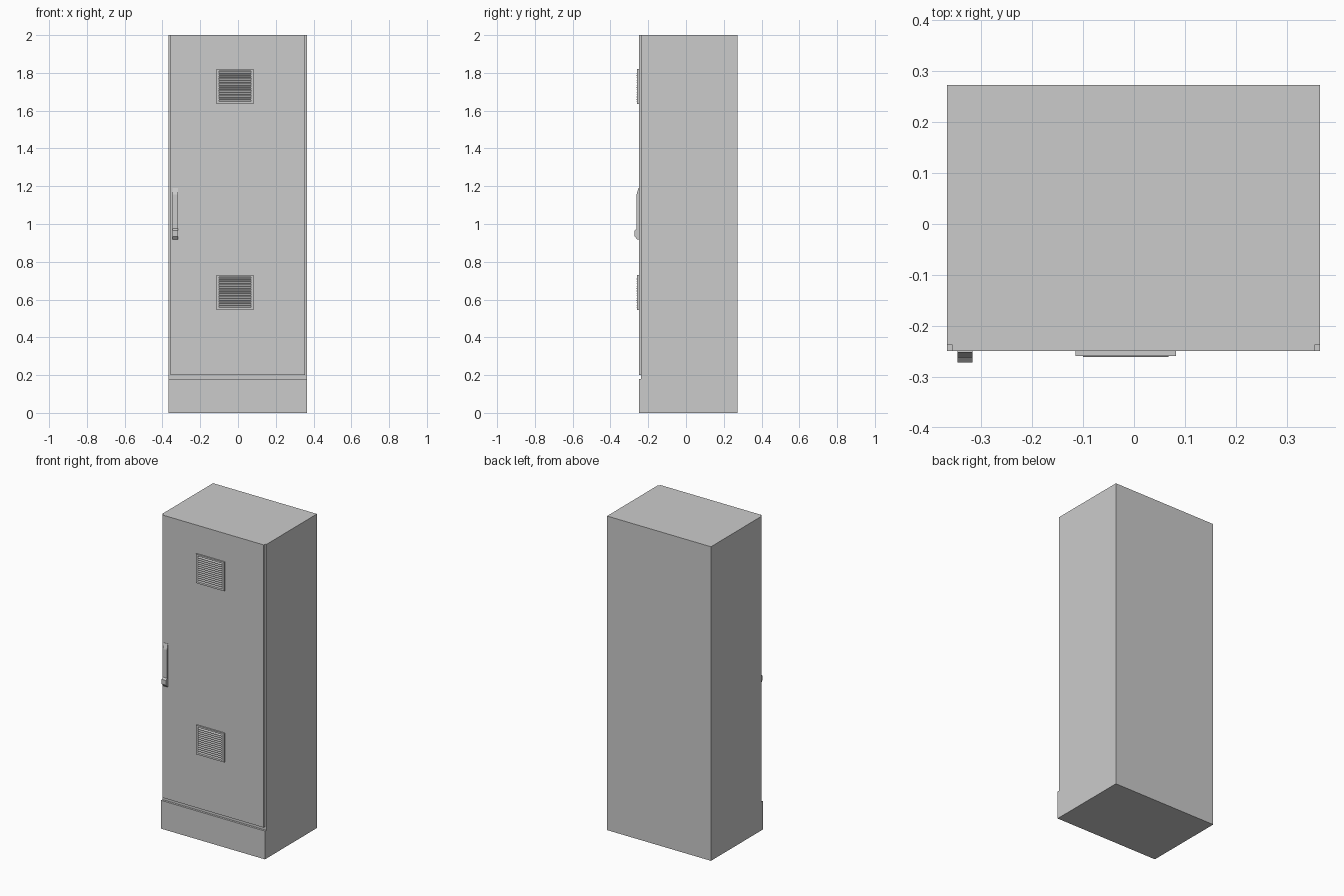
import bpy
import bmesh

default = bpy.data.objects.get("Cube")
if default:
    bpy.data.objects.remove(default, do_unlink=True)

# One painted-metal colour for the whole cabinet
grey = bpy.data.materials.new("light grey paint")
grey.use_nodes = True
colour = (0.6, 0.6, 0.6, 1)
grey.diffuse_color = colour
grey.node_tree.nodes["Principled BSDF"].inputs["Base Color"].default_value = colour

FRONT, BACK = -0.25, 0.273
LEFT, RIGHT = -0.367, 0.365


def finish(name, bm):
    bmesh.ops.recalc_face_normals(bm, faces=bm.faces)
    mesh = bpy.data.meshes.new(name)
    bm.to_mesh(mesh)
    bm.free()
    mesh.materials.append(grey)
    obj = bpy.data.objects.new(name, mesh)
    bpy.context.collection.objects.link(obj)
    return obj


def add_prism(bm, profile, x0, x1):
    """Extrude a (y, z) profile along x."""
    face = bm.faces.new([bm.verts.new((x0, y, z)) for y, z in profile])
    new = bmesh.ops.extrude_face_region(bm, geom=[face])["geom"]
    verts = [v for v in new if isinstance(v, bmesh.types.BMVert)]
    bmesh.ops.translate(bm, verts=verts, vec=(x1 - x0, 0, 0))


def add_box(bm, x0, x1, y0, y1, z0, z1):
    add_prism(bm, [(y0, z0), (y1, z0), (y1, z1), (y0, z1)], x0, x1)


def prism(name, profile, x0, x1):
    bm = bmesh.new()
    add_prism(bm, profile, x0, x1)
    return finish(name, bm)


# Housing with the plinth stepping forward at the foot
prism("housing", [(FRONT, 0), (BACK, 0), (BACK, 2), (-0.237, 2),
                  (-0.237, 0.18), (FRONT, 0.18)], LEFT, RIGHT)

# Door, set in from both sides and above the plinth
prism("door", [(FRONT, 0.2), (-0.237, 0.2), (-0.237, 2), (FRONT, 2)],
      LEFT + 0.009, RIGHT - 0.009)


# Ventilation grilles: frame, backing and sloping slats
def grille(name, z0, slats=13):
    x0, x1, z1 = -0.115, 0.083, z0 + 0.185
    rim, front = 0.015, -0.259
    bm = bmesh.new()
    add_box(bm, x0, x0 + rim, front, FRONT, z0, z1)
    add_box(bm, x1 - rim, x1, front, FRONT, z0, z1)
    for z in (z0, z1 - 0.01):
        add_box(bm, x0 + rim, x1 - rim, front, FRONT, z, z + 0.01)
    step = (z1 - z0 - 0.02) / slats
    for i in range(slats):
        z = z0 + 0.01 + i * step
        add_prism(bm, [(FRONT, z + step * 0.3), (-0.261, z),
                       (-0.261, z + step * 0.25), (FRONT, z + step * 0.8)],
                  x0 + rim, x1 - rim)
    return finish(name, bm)


grille("upper_grille", 1.635)
grille("lower_grille", 0.545)

# Swing handle with a thicker lock end at the bottom
prism("handle", [(FRONT, 1.19), (-0.252, 1.19), (-0.262, 1.155), (-0.262, 0.975),
                 (-0.272, 0.965), (-0.272, 0.935), (-0.258, 0.918), (FRONT, 0.918)],
      -0.347, -0.317)
